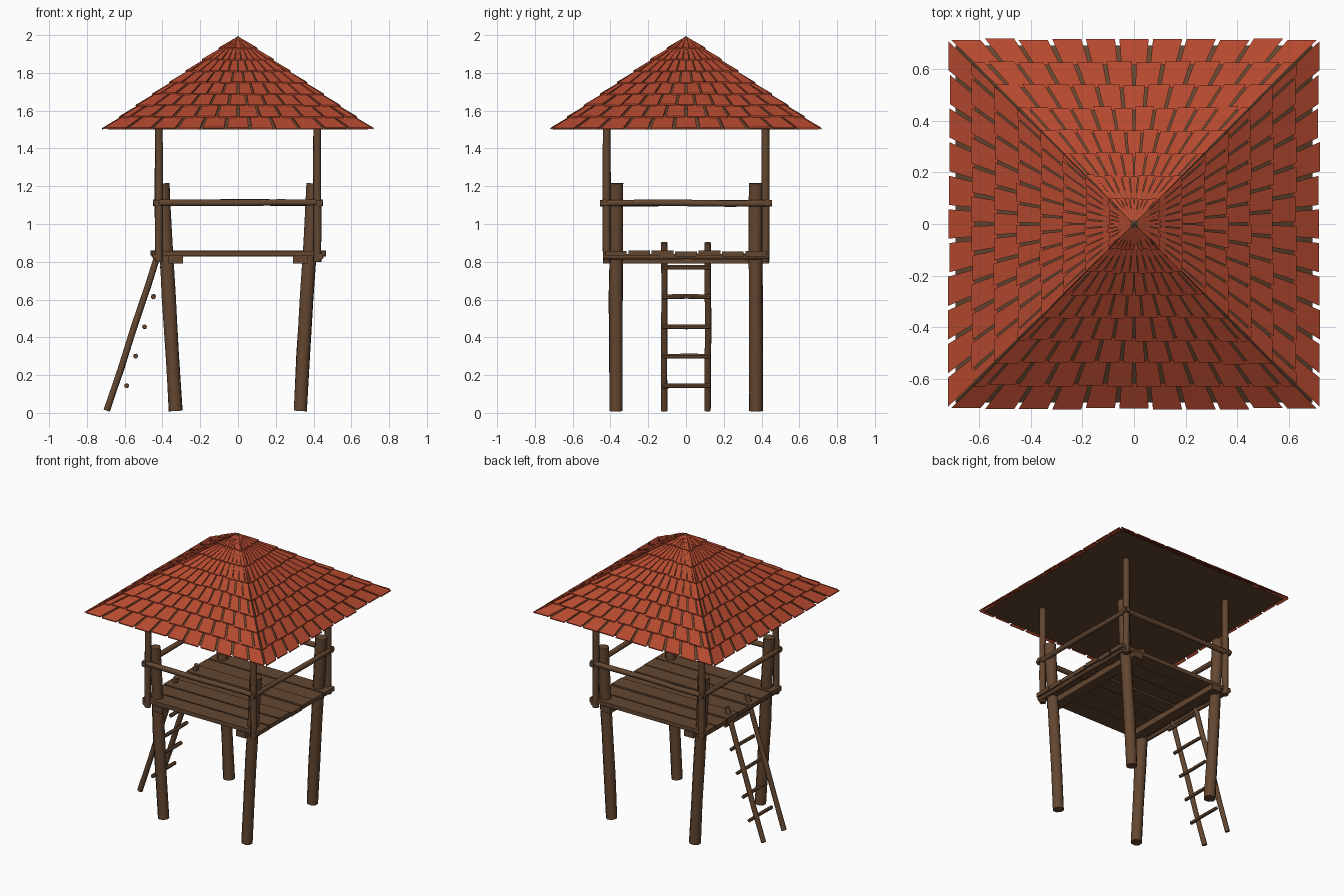
import bpy, bmesh, math, random
from mathutils import Vector

if "Cube" in bpy.data.objects:
    bpy.data.objects.remove(bpy.data.objects["Cube"])

random.seed(4)

def material(name, rgb):
    m = bpy.data.materials.new(name)
    m.diffuse_color = (*rgb, 1)
    m.use_nodes = True
    m.node_tree.nodes["Principled BSDF"].inputs["Base Color"].default_value = m.diffuse_color
    return m

WOOD = material("brown wood", (0.125, 0.062, 0.030))
TILE = material("red roof tile", (0.46, 0.066, 0.028))

def finish(bm, name, mat, smooth=False):
    bmesh.ops.recalc_face_normals(bm, faces=bm.faces)
    me = bpy.data.meshes.new(name)
    bm.to_mesh(me)
    bm.free()
    me.materials.append(mat)
    ob = bpy.data.objects.new(name, me)
    bpy.context.collection.objects.link(ob)
    if smooth:
        bpy.context.view_layer.objects.active = ob
        ob.select_set(True)
        bpy.ops.object.shade_smooth_by_angle(angle=math.radians(50))
        ob.select_set(False)
    return ob

def log(name, a, b, r, sides=8, rings=4, wobble=0.003):
    """Slightly uneven round log from a to b."""
    a, b = Vector(a), Vector(b)
    d = (b - a).normalized()
    u = d.orthogonal().normalized()
    v = d.cross(u)
    bm = bmesh.new()
    loops = []
    for i in range(rings + 1):
        c = a.lerp(b, i / rings)
        if 0 < i < rings:
            c = c + u * random.uniform(-wobble, wobble) + v * random.uniform(-wobble, wobble)
        rr = r * random.uniform(0.95, 1.05)
        loops.append([bm.verts.new(c + rr * (math.cos(t) * u + math.sin(t) * v))
                      for t in (2 * math.pi * (k + 0.5) / sides for k in range(sides))])
    for p, q in zip(loops, loops[1:]):
        for k in range(sides):
            n = (k + 1) % sides
            bm.faces.new((p[k], p[n], q[n], q[k]))
    bm.faces.new(loops[0])
    bm.faces.new(loops[-1])
    return finish(bm, name, WOOD, True)

def box(name, centre, size):
    bm = bmesh.new()
    bmesh.ops.create_cube(bm, size=1)
    for v in bm.verts:
        v.co = Vector([c + s * x for c, s, x in zip(centre, size, v.co)])
    return finish(bm, name, WOOD)

# Leaning legs and upright roof posts
for sx in (-1, 1):
    for sy in (-1, 1):
        log("leg", (sx * 0.33, sy * 0.37, 0.01), (sx * 0.40, sy * 0.37, 1.215), 0.039)
        log("roof_post", (sx * 0.42, sy * 0.42, 0.80), (sx * 0.42, sy * 0.42, 1.53), 0.022)

# Floor beams, edge logs and hand rails
for s in (-1, 1):
    box("floor_beam", (s * 0.33, 0, 0.811), (0.075, 0.88, 0.042))
    log("side_edge_log", (s * 0.435, -0.44, 0.828), (s * 0.435, 0.44, 0.828), 0.016)
    log("side_rail", (s * 0.43, -0.455, 1.11), (s * 0.43, 0.455, 1.11), 0.018)
    log("front_rail" if s < 0 else "back_rail",
        (-0.45, s * 0.43, 1.113), (0.45, s * 0.43, 1.113), 0.018)

# Floor planks running along x
for i in range(-3, 4):
    box("floor_plank", (random.uniform(-0.006, 0.006), i * 0.124, 0.844 + random.uniform(-0.003, 0.003)),
        (0.92, 0.115, 0.028))

# Ladder leaning on the left side
for s in (-1, 1):
    log("ladder_rail", (-0.695, s * 0.115, 0.012), (-0.405, s * 0.115, 0.90), 0.018)
for i in range(5):
    x, z = -0.59 + i * 0.0475, 0.143 + i * 0.157
    log("ladder_rung", (x, -0.125, z), (x, 0.13, z), 0.013, 6, 2)

# Closed pyramid under the tiles
bm = bmesh.new()
base = [bm.verts.new((x * 0.69, y * 0.69, 1.5)) for x, y in ((-1, -1), (1, -1), (1, 1), (-1, 1))]
tip = bm.verts.new((0, 0, 1.995))
bm.faces.new(base)
for k in range(4):
    bm.faces.new((base[k], base[(k + 1) % 4], tip))
finish(bm, "roof_core", WOOD)

# Overlapping roof tiles: rows shrink towards the tip, alternate rows shift by half a tile
EAVE, STEP, ROWS, COUNT, THICK = 0.715, 0.088, 8, 11, 0.007

def surface(r):
    return 1.494 + (EAVE - r) * 0.69

bm = bmesh.new()
for side in range(4):
    c, s = round(math.cos(side * math.pi / 2)), round(math.sin(side * math.pi / 2))
    for row in range(ROWS):
        outer = EAVE - row * STEP
        inner = max(outer - STEP * 1.15, 0.012)
        edges = [-1 + 2 * j / COUNT for j in range(COUNT + 1)]
        if row % 2:
            edges = [-1] + [e + 1 / COUNT for e in edges[:-1]] + [1]
        for e0, e1 in zip(edges, edges[1:]):
            gap = 0.012
            r = outer + random.uniform(-0.004, 0.004)
            lift = 0.008 + random.uniform(-0.001, 0.002)
            quad = [((e0 + gap) * outer, r, surface(r) + lift),
                    ((e1 - gap) * outer, r, surface(r) + lift),
                    ((e1 - gap) * inner, inner, surface(inner)),
                    ((e0 + gap) * inner, inner, surface(inner))]
            # rotate the front-side tile (facing -y) to its own side
            low, top = [], []
            for x, d, z in quad:
                px, py = c * x + s * d, s * x - c * d
                low.append(bm.verts.new((px, py, z)))
                top.append(bm.verts.new((px, py, z + THICK)))
            bm.faces.new(low[::-1])
            bm.faces.new(top)
            for k in range(4):
                n = (k + 1) % 4
                bm.faces.new((low[k], low[n], top[n], top[k]))
finish(bm, "roof_tiles", TILE)
